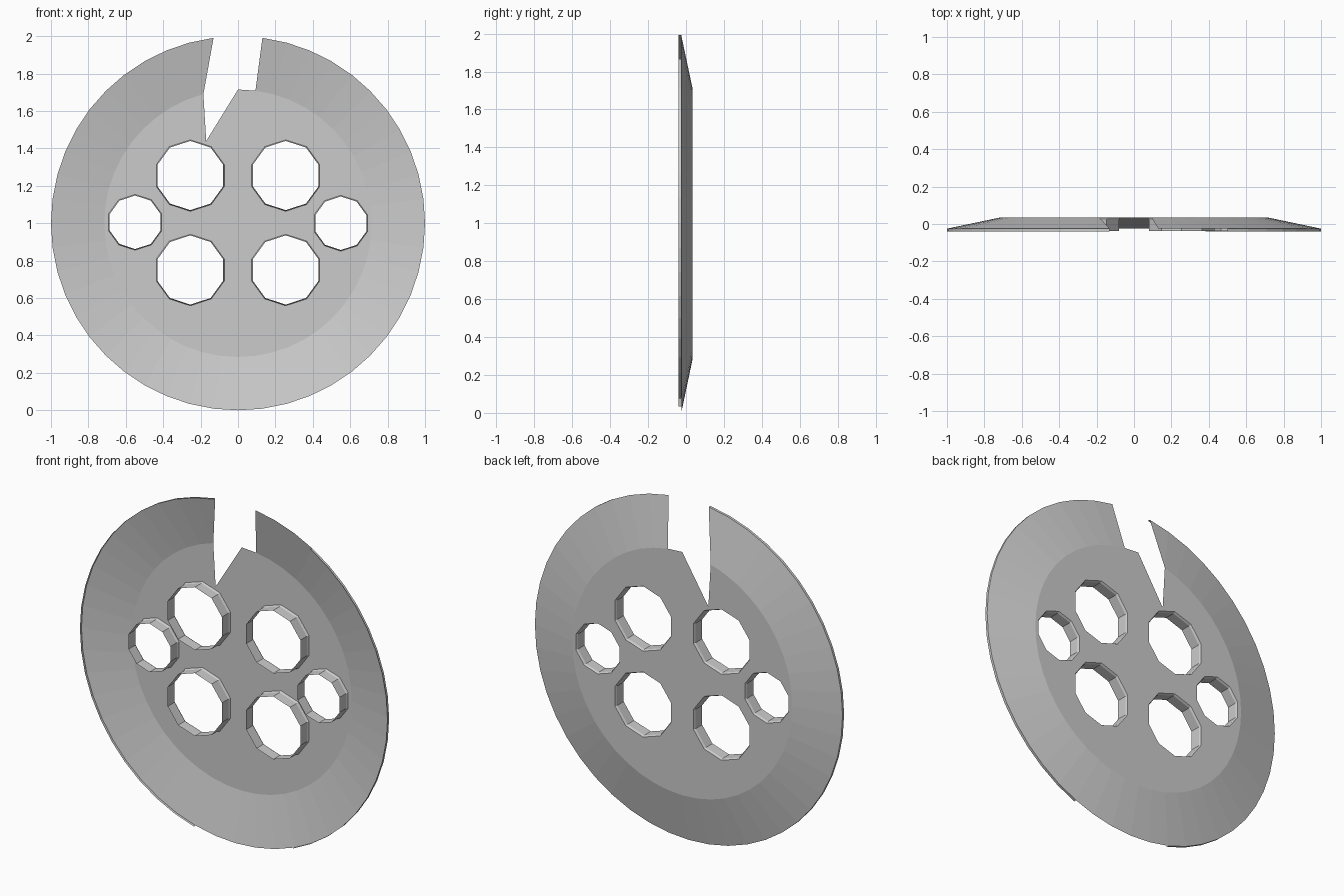
import bpy, bmesh
from math import sin, cos, pi

if "Cube" in bpy.data.objects:
    bpy.data.objects.remove(bpy.data.objects["Cube"])

N = 48                      # segments around the disc
R_OUT, R_IN = 1.0, 0.715    # rim and flat centre radii
Y_RIM, Y_FLAT, Y_LIP = -0.025, 0.035, -0.04
HOLES = [(-0.255, 1.255, 0.185), (0.255, 1.255, 0.185),
         (-0.255, 0.75, 0.185), (0.255, 0.75, 0.185),
         (-0.55, 1.005, 0.143), (0.55, 1.0, 0.143)]


def circle_point(cx, cz, r, k, n, y):
    a = 2 * pi * k / n
    return (cx + r * sin(a), y, cz + r * cos(a))


def finish(bm, name):
    mesh = bpy.data.meshes.new(name)
    bm.to_mesh(mesh)
    bm.free()
    obj = bpy.data.objects.new(name, mesh)
    bpy.context.collection.objects.link(obj)
    return obj


# dished shell: sloping ring, broken open at the top
bm = bmesh.new()
rim = {k: bm.verts.new(circle_point(0, 1, R_OUT, k, N, Y_RIM)) for k in range(1, N)}
inner = {k: bm.verts.new(circle_point(0, 1, R_IN, k, N, Y_FLAT)) for k in range(0, N - 1)}
for k in range(1, N - 2):
    bm.faces.new((rim[k], inner[k], inner[k + 1], rim[k + 1]))
bm.faces.new((rim[N - 2], inner[N - 2], rim[N - 1]))

# thin lip along the rim, with missing stretches
lip = {k: bm.verts.new(circle_point(0, 1, R_OUT, k, N, Y_LIP))
       for k in list(range(4, 22)) + list(range(26, N))}
for k in lip:
    if k + 1 in lip:
        bm.faces.new((rim[k], rim[k + 1], lip[k + 1], lip[k]))

# flat centre with a pointed crack and six holes
tip = bm.verts.new((-0.17, Y_FLAT, 1.44))
loops = [[inner[k] for k in range(N - 1)] + [tip]]
for cx, cz, r in HOLES:
    loops.append([bm.verts.new(circle_point(cx, cz, r + 0.006, k, 10, Y_FLAT)) for k in range(10)])
edges = []
for loop in loops:
    for a, b in zip(loop, loop[1:] + loop[:1]):
        edges.append(bm.edges.get((a, b)) or bm.edges.new((a, b)))
bmesh.ops.triangle_fill(bm, edges=edges, use_beauty=True, normal=(0, 1, 0))

# short tubes behind the holes
for loop, (cx, cz, r) in zip(loops[1:], HOLES):
    prev = loop
    for y in (Y_FLAT - 0.012, -0.037):
        ring = [bm.verts.new(circle_point(cx, cz, r, k, 10, y)) for k in range(10)]
        for k in range(10):
            j = (k + 1) % 10
            bm.faces.new((prev[k], prev[j], ring[j], ring[k]))
        prev = ring

bmesh.ops.recalc_face_normals(bm, faces=bm.faces[:])
finish(bm, "broken_wheel_cover")
